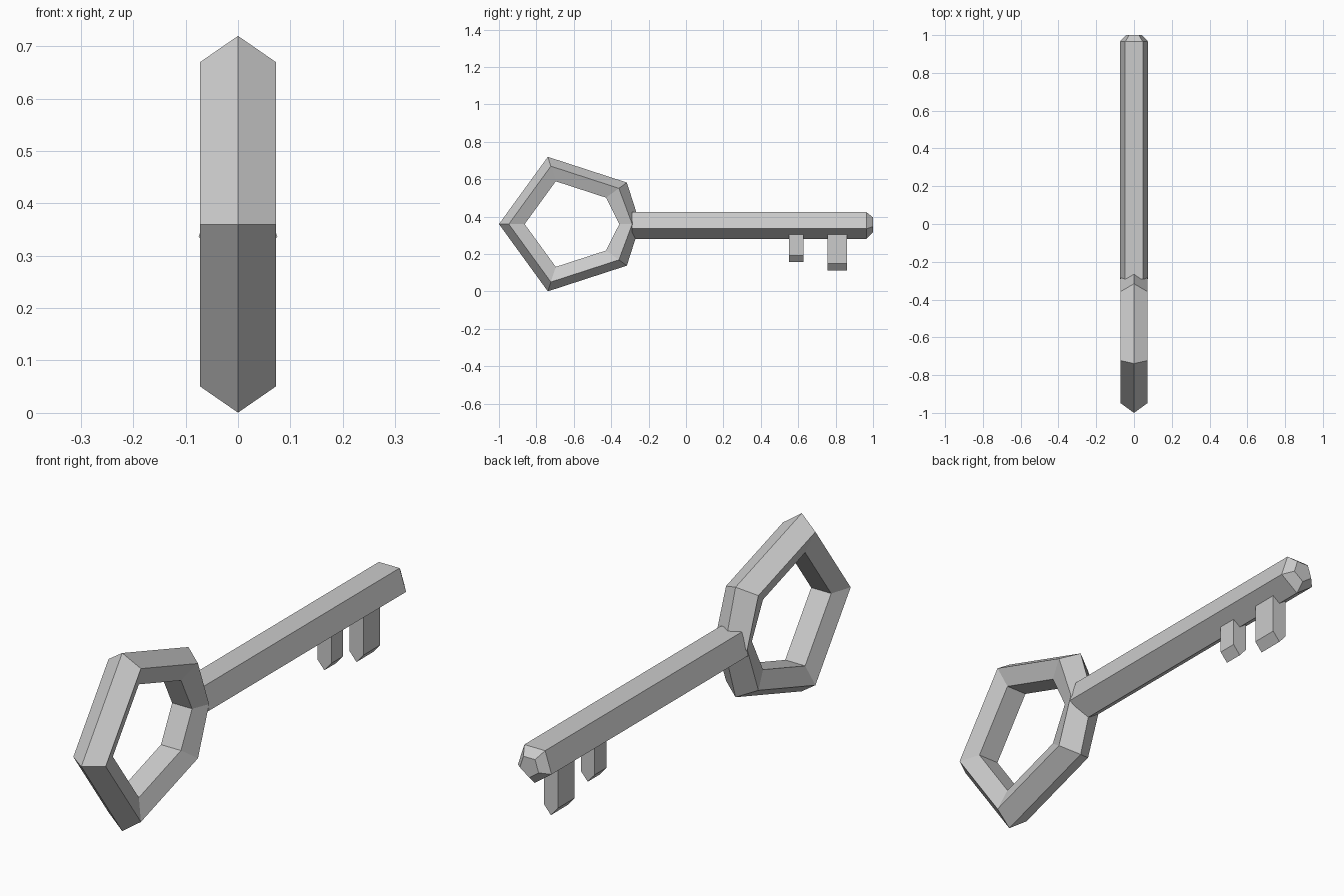
import bpy
from math import sin, cos, pi

if "Cube" in bpy.data.objects:
    bpy.data.objects.remove(bpy.data.objects["Cube"])

CZ = 0.36        # height of the key's centre line


def make_object(name, verts, faces):
    mesh = bpy.data.meshes.new(name)
    mesh.from_pydata(verts, [], faces)
    obj = bpy.data.objects.new(name, mesh)
    bpy.context.collection.objects.link(obj)
    return obj


def loft(name, sections, closed=False):
    """Skin matching cross-sections; cap the ends unless closed into a loop."""
    n, m = len(sections[0]), len(sections)
    verts = [p for s in sections for p in s]
    faces = []
    for i in range(m if closed else m - 1):
        j = (i + 1) % m
        for k in range(n):
            q = (k + 1) % n
            faces.append((i * n + k, i * n + q, j * n + q, j * n + k))
    if not closed:
        faces.append(tuple(reversed(range(n))))
        faces.append(tuple((m - 1) * n + k for k in range(n)))
    obj = make_object(name, verts, faces)
    import bmesh
    bm = bmesh.new()
    bm.from_mesh(obj.data)
    bmesh.ops.recalc_face_normals(bm, faces=bm.faces)
    bm.to_mesh(obj.data)
    bm.free()
    return obj


# Bow: pentagonal ring of five-sided section, with an extra corner at the shaft
def ring_section(angle, scale=1.0, shift=0.0):
    pts = []
    for k in range(5):
        a = 2 * pi * k / 5
        r = (0.302 + 0.076 * cos(a)) * scale + shift
        pts.append((0.076 * sin(a), -0.622 + r * cos(angle), CZ + r * sin(angle)))
    return pts


sections = [ring_section(0, cos(pi / 5), 0.071)]
sections += [ring_section(pi / 5 + i * 2 * pi / 5) for i in range(5)]
loft("bow_ring", sections, closed=True)


# Shaft: five-sided bar, ridge down, with a chamfered tip
def shaft_section(y, r):
    return [(r * sin(2 * pi * k / 5), y, CZ - r * cos(2 * pi * k / 5)) for k in range(5)]


loft("shaft", [shaft_section(-0.29, 0.079), shaft_section(0.965, 0.079),
               shaft_section(1.0, 0.044)])


# Teeth: flat bits with a V-shaped lower edge
def tooth(name, y0, y1, bottom):
    w, top, edge = 0.031, 0.345, bottom + 0.036
    profile = [(-w, top), (-w, edge), (0, bottom), (w, edge), (w, top)]
    loft(name, [[(x, y, z) for x, z in profile] for y in (y0, y1)])


tooth("small_tooth", 0.551, 0.627, 0.157)
tooth("large_tooth", 0.756, 0.862, 0.112)
